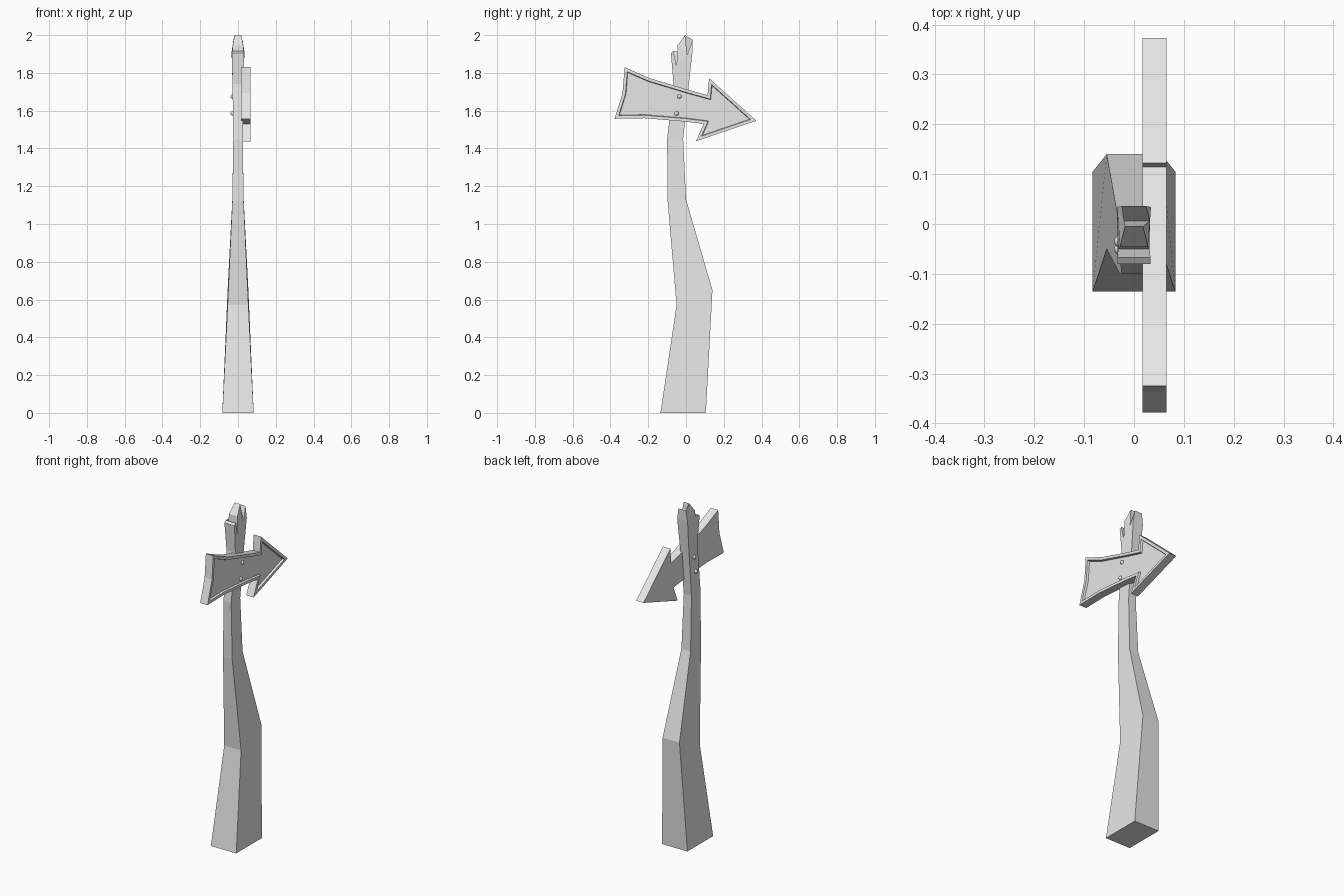
import bpy, bmesh
from mathutils import Matrix

cube = bpy.data.objects.get("Cube")
if cube:
    bpy.data.objects.remove(cube)

grey = bpy.data.materials.new("plain grey")
grey.use_nodes = True
grey.diffuse_color = (0.8, 0.8, 0.8, 1)
grey.node_tree.nodes["Principled BSDF"].inputs["Base Color"].default_value = (0.8, 0.8, 0.8, 1)


def finish(bm, name):
    bmesh.ops.recalc_face_normals(bm, faces=bm.faces[:])
    mesh = bpy.data.meshes.new(name)
    bm.to_mesh(mesh)
    bm.free()
    mesh.materials.append(grey)
    obj = bpy.data.objects.new(name, mesh)
    bpy.context.collection.objects.link(obj)
    return obj


# Crooked tapering post: front (y, z), back (y, z), half width of each
levels = [
    ((-0.135, 0), (0.105, 0), 0.083, 0.083),
    ((-0.05, 0.57), (0.14, 0.65), 0.055, 0.055),
    ((-0.097, 1.12), (0.0, 1.13), 0.03, 0.03),
    ((-0.1, 1.45), (-0.015, 1.45), 0.025, 0.025),
    ((-0.066, 1.74), (0.015, 1.74), 0.029, 0.029),
]
# Splintered top outline from front to back: (y, z, half width)
splinters = [
    (-0.08, 1.905, 0.033), (-0.067, 1.915, 0.033), (-0.05, 1.835, 0.031),
    (-0.045, 1.945, 0.028), (-0.005, 2.0, 0.018), (0.006, 1.895, 0.032),
    (0.036, 1.975, 0.024), (0.034, 1.91, 0.034),
]
bm = bmesh.new()


def pair(y, z, w):
    return [bm.verts.new((s * w, y, z)) for s in (-1, 1)]


rings = [(pair(*f, wf), pair(*b, wb)) for f, b, wf, wb in levels]
bm.faces.new(rings[0][0] + rings[0][1][::-1])
for (f0, b0), (f1, b1) in zip(rings, rings[1:]):
    bm.faces.new((f0[0], f0[1], f1[1], f1[0]))
    bm.faces.new((b0[1], b0[0], b1[0], b1[1]))
    for s in (0, 1):
        bm.faces.new((f0[s], b0[s], b1[s], f1[s]))
crown = [rings[-1][0]] + [pair(*p) for p in splinters] + [rings[-1][1]]
for a, b in zip(crown, crown[1:]):
    bm.faces.new((a[0], a[1], b[1], b[0]))
sides = [bm.faces.new([p[s] for p in crown]) for s in (0, 1)]
bmesh.ops.triangulate(bm, faces=sides)
finish(bm, "post")

# Arrow board with a raised rim round a sunken face
BACK, FRONT = 0.017, 0.065
arrow = [
    (-0.325, 1.83), (-0.193, 1.772), (0.02, 1.708), (0.114, 1.682),
    (0.122, 1.772), (0.373, 1.547), (0.053, 1.438), (0.093, 1.53),
    (-0.003, 1.542), (-0.22, 1.56), (-0.378, 1.557), (-0.336, 1.693),
]
bm = bmesh.new()
back = [bm.verts.new((BACK, y, z)) for y, z in arrow]
front = [bm.verts.new((FRONT, y, z)) for y, z in arrow]
bm.faces.new(back)
face = bm.faces.new(front[::-1])
for i in range(len(arrow)):
    j = (i + 1) % len(arrow)
    bm.faces.new((back[i], back[j], front[j], front[i]))
bmesh.ops.recalc_face_normals(bm, faces=bm.faces[:])
bmesh.ops.inset_region(bm, faces=[face], thickness=0.016, use_even_offset=True)
bmesh.ops.inset_region(bm, faces=[face], thickness=0.003, depth=-0.012, use_even_offset=True)
bmesh.ops.triangulate(bm, faces=[face])
finish(bm, "arrow_board")

# Domed bolt heads on the board and behind the post
for row, (y, z) in {"upper": (-0.035, 1.675), "lower": (-0.05, 1.585)}.items():
    for side, x in (("front", 0.051), ("back", -0.028)):
        bm = bmesh.new()
        bmesh.ops.create_uvsphere(bm, u_segments=10, v_segments=6, radius=0.012)
        bmesh.ops.transform(bm, verts=bm.verts[:],
                            matrix=Matrix.Translation((x, y, z)) @ Matrix.Rotation(1.5708, 4, 'Y'))
        bolt = finish(bm, row + "_" + side + "_bolt")
        for p in bolt.data.polygons:
            p.use_smooth = True
